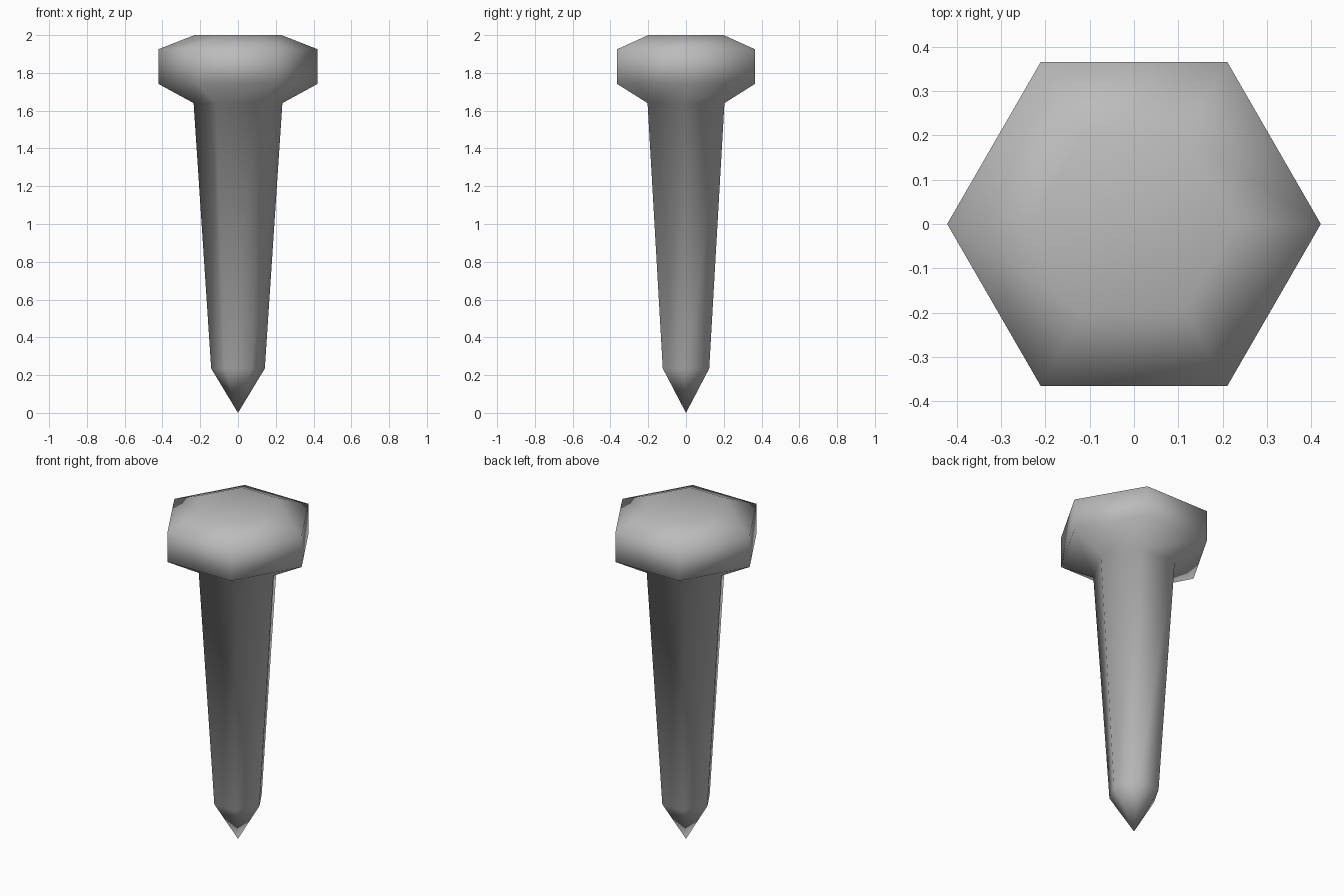
import bpy, bmesh
from math import cos, sin, tau

cube = bpy.data.objects.get("Cube")
if cube:
    bpy.data.objects.remove(cube, do_unlink=True)

SIDES = 6
# Radius and height of each ring, from the point up to the top of the head
PROFILE = [(0.142, 0.235), (0.235, 1.64), (0.422, 1.742), (0.422, 1.925), (0.23, 2.0)]

# Single grey metal
metal = bpy.data.materials.new("grey_metal")
metal.use_nodes = True
grey = (0.5, 0.5, 0.5, 1)
metal.diffuse_color = grey
metal.node_tree.nodes["Principled BSDF"].inputs["Base Color"].default_value = grey

# Six-sided bolt: rings bridged along the profile
bm = bmesh.new()
rings = [[bm.verts.new((r * cos(tau * i / SIDES), r * sin(tau * i / SIDES), z))
          for i in range(SIDES)] for r, z in PROFILE]
for low, high in zip(rings, rings[1:]):
    for i in range(SIDES):
        j = (i + 1) % SIDES
        bm.faces.new((low[i], low[j], high[j], high[i]))

# Flat top of the head and the pointed tip
bm.faces.new(rings[-1])
tip = bm.verts.new((0, 0, 0))
for i in range(SIDES):
    bm.faces.new((tip, rings[0][(i + 1) % SIDES], rings[0][i]))
bmesh.ops.recalc_face_normals(bm, faces=bm.faces)

# Softly shaded across every edge
for face in bm.faces:
    face.smooth = True

mesh = bpy.data.meshes.new("bolt")
bm.to_mesh(mesh)
bm.free()
mesh.materials.append(metal)
bolt = bpy.data.objects.new("bolt", mesh)
bpy.context.collection.objects.link(bolt)
